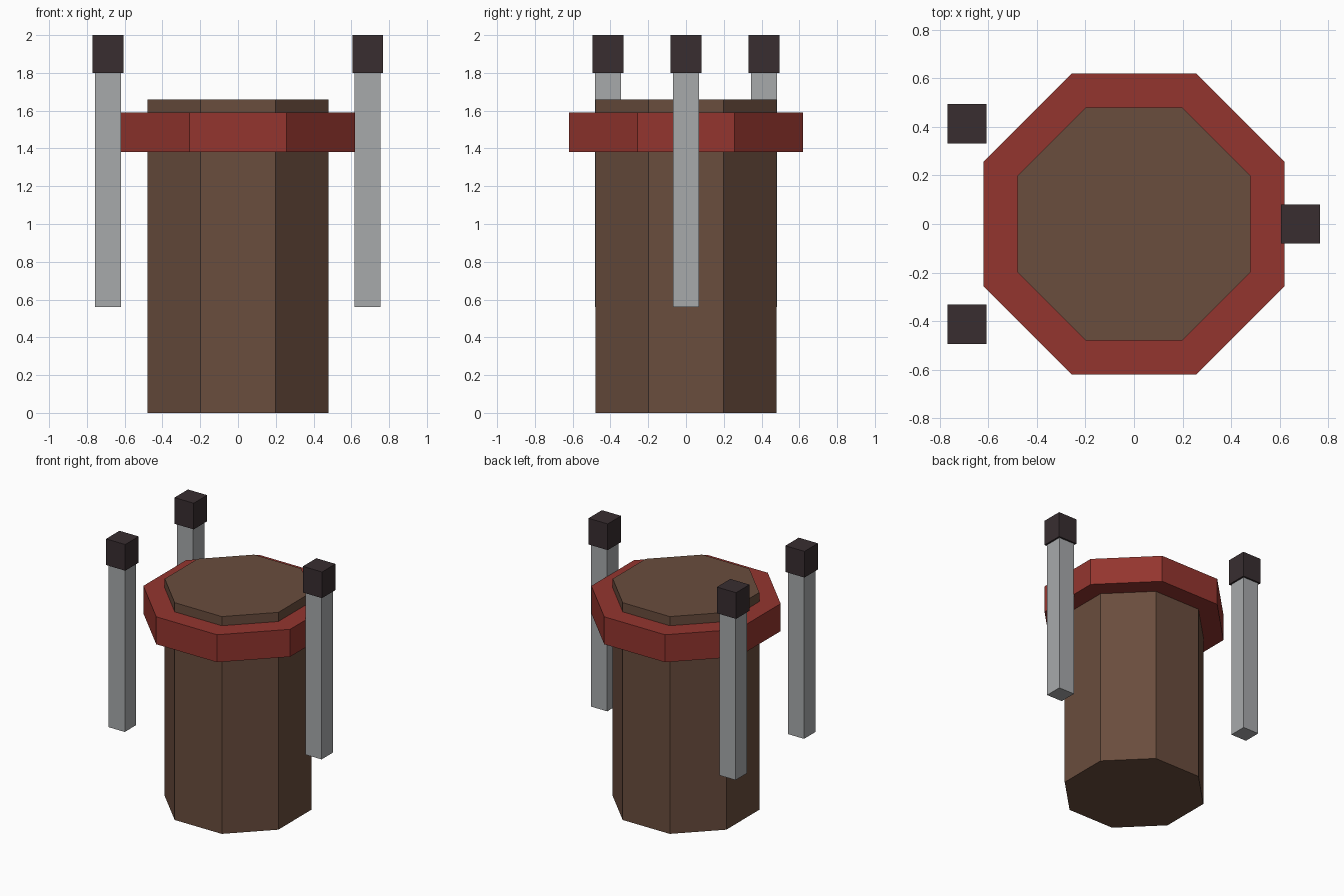
import bpy, math

if "Cube" in bpy.data.objects:
    bpy.data.objects.remove(bpy.data.objects["Cube"])


def material(name, rgb):
    m = bpy.data.materials.new(name)
    m.diffuse_color = (*rgb, 1)
    m.use_nodes = True
    m.node_tree.nodes["Principled BSDF"].inputs["Base Color"].default_value = m.diffuse_color
    return m


BROWN = material("brown", (0.144, 0.074, 0.047))
RED = material("red", (0.296, 0.036, 0.028))
GREY = material("grey", (0.39, 0.40, 0.41))
DARK = material("dark_charcoal", (0.040, 0.027, 0.030))


def prism(name, sides, half_width, z0, z1, mat, x=0, y=0):
    """Upright prism with flat sides facing the axes."""
    bpy.ops.mesh.primitive_cylinder_add(
        vertices=sides, radius=half_width / math.cos(math.pi / sides),
        depth=z1 - z0, location=(x, y, (z0 + z1) / 2),
        rotation=(0, 0, math.pi / sides))
    ob = bpy.context.object
    ob.name = name
    bpy.ops.object.transform_apply(location=False, rotation=True, scale=True)
    ob.data.materials.append(mat)
    return ob


# Octagonal body and the wider band around its top
prism("body", 8, 0.48, 0, 1.66, BROWN)
prism("band", 8, 0.62, 1.38, 1.59, RED)

# Three free-standing posts with dark caps
for label, x, y in (("right", 0.686, 0), ("back_left", -0.688, 0.413),
                    ("front_left", -0.688, -0.413)):
    prism(label + "_post", 4, 0.068, 0.56, 1.80, GREY, x, y)
    prism(label + "_cap", 4, 0.081, 1.80, 2.0, DARK, x, y)
